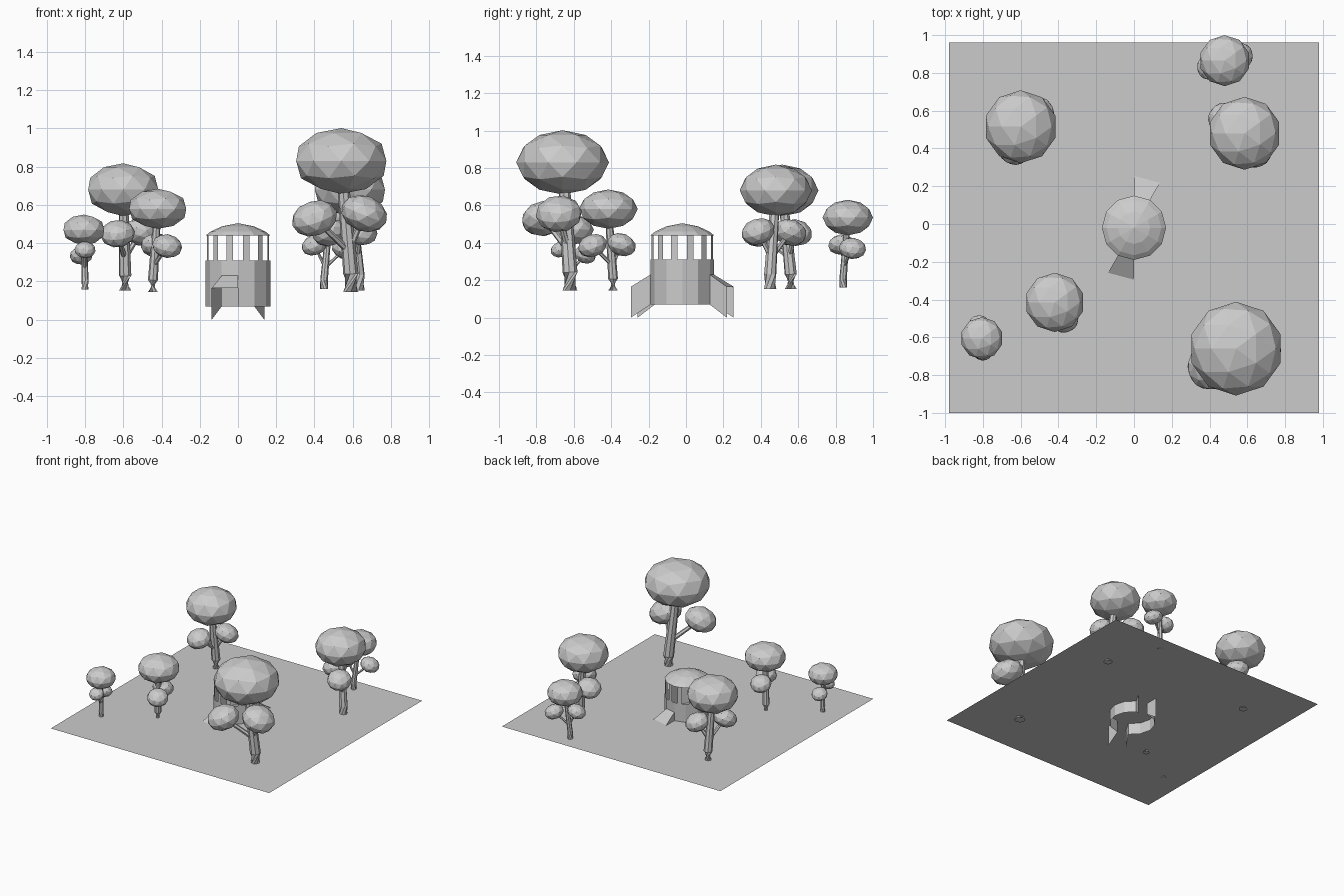
import bpy, bmesh
from math import cos, sin, radians
from mathutils import Vector, Matrix

cube = bpy.data.objects.get("Cube")
if cube:
    bpy.data.objects.remove(cube, do_unlink=True)

grey = bpy.data.materials.new("plain_grey")
grey.use_nodes = True
grey.diffuse_color = (0.6, 0.6, 0.6, 1)
grey.node_tree.nodes["Principled BSDF"].inputs["Base Color"].default_value = (0.6, 0.6, 0.6, 1)


def finish(name, bm):
    mesh = bpy.data.meshes.new(name)
    bm.to_mesh(mesh)
    bm.free()
    mesh.materials.append(grey)
    obj = bpy.data.objects.new(name, mesh)
    bpy.context.scene.collection.objects.link(obj)
    return obj


def quad(bm, points):
    bm.faces.new([bm.verts.new(p) for p in points])


def tube(bm, points, radii, sides=8):
    """Tapered limb through a few points, capped at both ends."""
    rings = []
    for i, p in enumerate(points):
        if i == 0:
            along = points[1] - p
        else:
            along = p - points[i - 1]
            if i + 1 < len(points):
                along = along.normalized() + (points[i + 1] - p).normalized()
        turn = along.to_track_quat('Z', 'Y')
        rings.append([bm.verts.new(p + turn @ Vector((radii[i] * cos(radians(360 * k / sides)),
                                                      radii[i] * sin(radians(360 * k / sides)), 0)))
                      for k in range(sides)])
    for low, high in zip(rings, rings[1:]):
        for k in range(sides):
            n = (k + 1) % sides
            bm.faces.new((low[k], low[n], high[n], high[k]))
    bm.faces.new(rings[0][::-1])
    bm.faces.new(rings[-1])


def leaf_ball(bm, centre, radius, height, lean):
    """Squashed faceted ball whose top leans outwards."""
    turn = Vector((lean.x, lean.y, 1)).to_track_quat('Z', 'Y').to_matrix().to_4x4()
    bmesh.ops.create_icosphere(bm, subdivisions=2, radius=1, matrix=Matrix.Translation(centre)
                               @ turn @ Matrix.Diagonal((radius, radius, height, 1)))


def tree(name, base, trunk_r, crown, crown_r, crown_h, clumps):
    base, crown = Vector(base), Vector(crown)
    knee = base + Vector((0, 0, trunk_r * 2.4))
    wood = bmesh.new()
    tube(wood, [base, knee, knee.lerp(crown, 0.55), crown],
         [trunk_r, trunk_r, trunk_r * 0.85, trunk_r * 0.7])
    leaves = bmesh.new()
    leaf_ball(leaves, crown, crown_r, crown_h, Vector((0, 0, 0)))
    for place, r in clumps:
        place = Vector(place)
        fork = knee.lerp(crown, 0.2)
        tube(wood, [fork, fork.lerp(place, 0.5), place],
             [trunk_r * 0.45, trunk_r * 0.4, trunk_r * 0.35], 6)
        out = (place - crown).to_2d().normalized() * 0.4
        leaf_ball(leaves, place, r, r * 0.75, out)
    finish(name + "_trunk", wood)
    finish(name + "_crown", leaves)


# Ground sheet
GROUND = 0.163
bm = bmesh.new()
quad(bm, [(-0.98, -1, GROUND), (0.98, -1, GROUND), (0.98, 0.96, GROUND), (-0.98, 0.96, GROUND)])
finish("ground", bm)

# Trees: base, trunk radius, crown centre, crown radius and half height, side clumps
tree("front_left_tree", (0.59, -0.62, 0.145), 0.04, (0.54, -0.66, 0.83), 0.248, 0.172,
     [((0.40, -0.76, 0.53), 0.122), ((0.66, -0.68, 0.555), 0.125)])
tree("front_middle_tree", (-0.445, -0.39, 0.145), 0.026, (-0.42, -0.415, 0.58), 0.157, 0.105,
     [((-0.37, -0.50, 0.385), 0.08), ((-0.43, -0.345, 0.39), 0.08)])
tree("front_right_tree", (-0.80, -0.61, 0.158), 0.019, (-0.806, -0.605, 0.47), 0.112, 0.08,
     [((-0.82, -0.54, 0.335), 0.06), ((-0.80, -0.67, 0.365), 0.056)])
tree("back_right_tree", (-0.59, 0.56, 0.152), 0.033, (-0.6, 0.515, 0.68), 0.193, 0.138,
     [((-0.63, 0.40, 0.45), 0.092), ((-0.51, 0.585, 0.455), 0.092)])
tree("back_left_tree", (0.63, 0.45, 0.152), 0.033, (0.585, 0.48, 0.68), 0.193, 0.138,
     [((0.48, 0.555, 0.455), 0.092), ((0.64, 0.385, 0.46), 0.092)])
tree("far_back_tree", (0.45, 0.84, 0.16), 0.02, (0.48, 0.865, 0.535), 0.135, 0.095,
     [((0.56, 0.89, 0.37), 0.073), ((0.40, 0.83, 0.39), 0.07)])

# Round pavilion, twelve sided
R, SIDES = 0.17, 12
FLOOR, DOOR, SILL, EAVE = 0.07, 0.23, 0.31, 0.44
DOORS = (2, 8)


def ring_point(step, r, z):
    a = radians(360 * step / SIDES)
    return Vector((r * cos(a), r * sin(a) - 0.02, z))


# Drum wall with two doorways
bm = bmesh.new()
for k in range(SIDES):
    bottom = DOOR if k in DOORS else FLOOR
    quad(bm, [ring_point(k, R, bottom), ring_point(k + 1, R, bottom),
              ring_point(k + 1, R, SILL), ring_point(k, R, SILL)])
finish("pavilion_wall", bm)

# Flat posts at the middle of each side
bm = bmesh.new()
for k in range(SIDES):
    for_a, for_b = [(ring_point(k, R, 0).lerp(ring_point(k + 1, R, 0), t)) for t in (0.3, 0.7)]
    up = Vector((0, 0, 1))
    quad(bm, [for_a + up * SILL, for_b + up * SILL, for_b + up * EAVE, for_a + up * EAVE])
finish("pavilion_posts", bm)

# Domed roof
bm = bmesh.new()
profile = [(R, EAVE), (0.145, 0.46), (0.085, 0.488)]
for k in range(SIDES):
    for (r0, z0), (r1, z1) in zip(profile, profile[1:]):
        quad(bm, [ring_point(k, r0, z0), ring_point(k + 1, r0, z0),
                  ring_point(k + 1, r1, z1), ring_point(k, r1, z1)])
    quad(bm, [ring_point(k, 0.085, 0.488), ring_point(k + 1, 0.085, 0.488),
              ring_point(0, 0, 0.505)])
bmesh.ops.remove_doubles(bm, verts=bm.verts, dist=0.0001)
finish("pavilion_roof", bm)

# Covered entrances: two radial walls and a sloped top
OUT = 0.275
for name, k in zip(("back_entrance", "front_entrance"), DOORS):
    bm = bmesh.new()
    for s in (k, k + 1):
        quad(bm, [ring_point(s, R, FLOOR), ring_point(s, OUT, 0),
                  ring_point(s, OUT, 0.165), ring_point(s, R, DOOR)])
    quad(bm, [ring_point(k, R, DOOR), ring_point(k, OUT, 0.165),
              ring_point(k + 1, OUT, 0.165), ring_point(k + 1, R, DOOR)])
    finish(name, bm)
